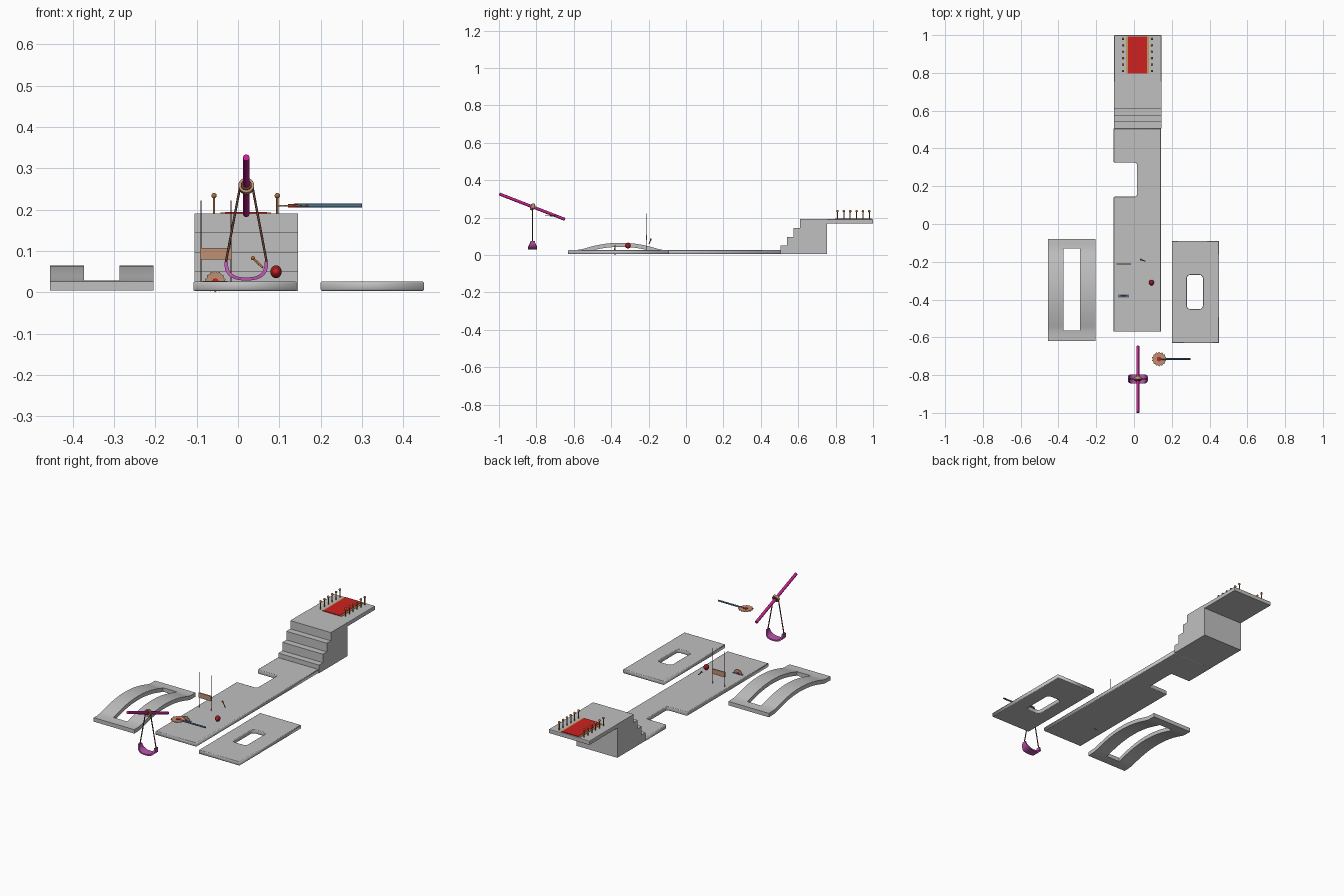
import bpy, bmesh, math
from mathutils import Vector

if "Cube" in bpy.data.objects:
    bpy.data.objects.remove(bpy.data.objects["Cube"])


def mat(name, r, g, b):
    m = bpy.data.materials.new(name)
    m.diffuse_color = (r, g, b, 1)
    m.use_nodes = True
    m.node_tree.nodes["Principled BSDF"].inputs["Base Color"].default_value = m.diffuse_color
    return m


GREY = mat("stone grey", 0.53, 0.53, 0.53)
RED = mat("bright red", 0.62, 0.015, 0.015)
DARKRED = mat("dark red", 0.30, 0.01, 0.015)
GOLD = mat("gold", 0.56, 0.33, 0.12)
BRONZE = mat("bronze", 0.42, 0.16, 0.05)
BROWN = mat("dark brown", 0.13, 0.05, 0.03)
MAGENTA = mat("magenta", 0.55, 0.015, 0.27)
LILAC = mat("lilac", 0.50, 0.09, 0.42)
TAN = mat("tan", 0.52, 0.28, 0.17)
BLUE = mat("steel blue", 0.07, 0.17, 0.27)


def finish(bm, name, m, smooth=False):
    bmesh.ops.recalc_face_normals(bm, faces=bm.faces)
    me = bpy.data.meshes.new(name)
    bm.to_mesh(me)
    bm.free()
    return link(name, me, m, smooth)


def link(name, me, m, smooth=False):
    me.materials.clear()
    me.materials.append(m)
    ob = bpy.data.objects.new(name, me)
    bpy.context.collection.objects.link(ob)
    if smooth:
        bpy.context.view_layer.objects.active = ob
        bpy.ops.object.select_all(action='DESELECT')
        ob.select_set(True)
        bpy.ops.object.shade_smooth_by_angle(angle=math.radians(40))
    return ob


def box(name, m, x0, x1, y0, y1, z0, z1, bevel=0):
    bm = bmesh.new()
    bmesh.ops.create_cube(bm, size=1)
    for v in bm.verts:
        v.co = ((x0 + x1) / 2 + v.co.x * (x1 - x0), (y0 + y1) / 2 + v.co.y * (y1 - y0),
                (z0 + z1) / 2 + v.co.z * (z1 - z0))
    if bevel:
        bmesh.ops.bevel(bm, geom=bm.edges[:], offset=bevel, segments=2, affect='EDGES', profile=0.5)
    return finish(bm, name, m)


def rod(name, m, a, b, r, sides=16):
    a, b = Vector(a), Vector(b)
    bm = bmesh.new()
    bmesh.ops.create_cone(bm, cap_ends=True, segments=sides, radius1=r, radius2=r, depth=(b - a).length)
    ob = finish(bm, name, m, True)
    ob.location = (a + b) / 2
    ob.rotation_euler = (b - a).to_track_quat('Z', 'Y').to_euler()
    return ob


def ball(name, m, c, r, scale=(1, 1, 1)):
    bm = bmesh.new()
    bmesh.ops.create_uvsphere(bm, u_segments=16, v_segments=10, radius=r)
    ob = finish(bm, name, m, True)
    ob.location, ob.scale = c, scale
    return ob


def rounded(pts):
    # corners are (x, y, radius)
    out = []
    for i, (x, y, r) in enumerate(pts):
        p = Vector((x, y))
        if not r:
            out.append(p)
            continue
        a = p + (Vector(pts[i - 1][:2]) - p).normalized() * r
        b = p + (Vector(pts[(i + 1) % len(pts)][:2]) - p).normalized() * r
        for k in range(6):
            t = k / 5
            out.append(a * (1 - t) ** 2 + p * 2 * t * (1 - t) + b * t * t)
    return out


def rect(x0, x1, y0, y1, r=0):
    return [(x0, y0, r), (x1, y0, r), (x1, y1, r), (x0, y1, r)]


def plate(name, m, outlines, z0, z1, bevel=0.003):
    cu = bpy.data.curves.new(name, 'CURVE')
    cu.dimensions, cu.fill_mode = '2D', 'BOTH'
    cu.extrude, cu.bevel_depth, cu.offset = (z1 - z0) / 2 - bevel, bevel, -bevel
    cu.bevel_resolution = 1
    for o in outlines:
        pts = rounded(o)
        s = cu.splines.new('POLY')
        s.points.add(len(pts) - 1)
        for q, p in zip(s.points, pts):
            q.co = (p.x, p.y, 0, 1)
        s.use_cyclic_u = True
    tmp = bpy.data.objects.new("tmp", cu)
    bpy.context.collection.objects.link(tmp)
    bpy.context.view_layer.update()
    me = bpy.data.meshes.new_from_object(tmp.evaluated_get(bpy.context.evaluated_depsgraph_get()))
    bpy.data.objects.remove(tmp)
    ob = link(name, me, m)
    ob.location.z = (z0 + z1) / 2
    return ob


def saw(name, c, r, upright):
    # toothed disc with a red hub
    bm = bmesh.new()
    n = 14
    vs = []
    for i in range(n * 2):
        a = math.pi * i / n
        q = r * (1 if i % 2 else 0.84)
        vs.append(bm.verts.new((q * math.cos(a), q * math.sin(a), -0.0018)))
    f = bm.faces.new(vs)
    ex = bmesh.ops.extrude_face_region(bm, geom=[f])
    bmesh.ops.translate(bm, vec=(0, 0, 0.0036), verts=[v for v in ex['geom'] if isinstance(v, bmesh.types.BMVert)])
    ob = finish(bm, name, TAN)
    ob.location = c
    ob.rotation_euler.x = math.pi / 2 if upright else 0
    d = Vector((0, 0.004, 0)) if upright else Vector((0, 0, 0.004))
    rod(name + "_hub", RED, Vector(c) - d, Vector(c) + d, r * 0.32, 20)


# walkway with a notch in its left side
plate("walkway", GREY, [[(-0.108, -0.57, 0), (0.142, -0.57, 0), (0.142, 0.505, 0), (-0.108, 0.505, 0),
                         (-0.108, 0.325, 0.008), (0.015, 0.325, 0.012), (0.015, 0.145, 0.012),
                         (-0.108, 0.145, 0.008)]], 0.004, 0.026)

# staircase block
steps = [(0.505, 0.004), (0.505, 0.05), (0.54, 0.05), (0.54, 0.097), (0.575, 0.097), (0.575, 0.145),
         (0.61, 0.145), (0.61, 0.191), (0.755, 0.191), (0.755, 0.004)]
bm = bmesh.new()
f = bm.faces.new([bm.verts.new((-0.105, y, z)) for y, z in steps])
ex = bmesh.ops.extrude_face_region(bm, geom=[f])
bmesh.ops.translate(bm, vec=(0.25, 0, 0), verts=[v for v in ex['geom'] if isinstance(v, bmesh.types.BMVert)])
finish(bm, "staircase", GREY)

# landing, carpet and rail posts
box("landing", GREY, -0.105, 0.145, 0.752, 1.0, 0.168, 0.191, 0.003)
box("carpet_border", GOLD, -0.042, 0.08, 0.798, 0.992, 0.19, 0.1935)
box("carpet", RED, -0.032, 0.07, 0.797, 0.993, 0.19, 0.195)
for x in (-0.058, 0.095):
    for i in range(6):
        y = 0.81 + i * 0.034
        rod("rail_post", BRONZE, (x, y, 0.188), (x, y, 0.232), 0.0028, 10)
        ball("post_knob", BRONZE, (x, y, 0.234), 0.0065)

# flat slab with a rounded window
plate("holed_slab", GREY, [rect(0.2, 0.45, -0.63, -0.09), rect(0.28, 0.365, -0.45, -0.27, 0.02)], 0.004, 0.026)

# arched slab with a long window
bm = bmesh.new()
xs = (-0.455, -0.372, -0.287, -0.205)
ys = [-0.62, -0.59] + [-0.565 + 0.435 * i / 28 for i in range(29)] + [-0.105, -0.08]


def arch(y):
    d = 1 - ((y + 0.35) / 0.215) ** 2
    return 0.039 * 0.5 * (d + math.sqrt(d * d + 0.02))


grid = [[bm.verts.new((x, y, 0.026 + arch(y))) for x in xs] for y in ys]
for j in range(len(ys) - 1):
    for i in range(3):
        if i == 1 and 2 <= j < len(ys) - 3:
            continue
        bm.faces.new((grid[j][i], grid[j][i + 1], grid[j + 1][i + 1], grid[j + 1][i]))
ex = bmesh.ops.extrude_face_region(bm, geom=bm.faces[:])
bmesh.ops.translate(bm, vec=(0, 0, -0.022), verts=[v for v in ex['geom'] if isinstance(v, bmesh.types.BMVert)])
ob = finish(bm, "arched_slab", GREY, True)

# tilted beam with hub and ropes
A, B = Vector((0.02, -0.998, 0.326)), Vector((0.02, -0.647, 0.19))
d = (B - A).normalized()
C = Vector((0.02, -0.82, 0.257))
rod("swing_beam", MAGENTA, A, B, 0.008, 20)
rod("beam_collar", TAN, C - d * 0.007, C + d * 0.007, 0.019, 20)
for s in (-1, 1):
    rod("collar_band", BROWN, C + d * (s * 0.009 - 0.002), C + d * (s * 0.009 + 0.002), 0.013, 20)
    rod("swing_rope", BROWN, (0.02 + s * 0.016, -0.82, 0.25), (0.02 + s * 0.05, -0.82, 0.07), 0.0028, 10)

# curved swing seat, narrower toward its tips
bm = bmesh.new()
rows = []
N = 24
for i in range(N + 1):
    a = math.pi * i / N
    c, s = math.cos(a), math.sin(a)
    x = 0.02 - 0.053 * math.copysign(abs(c) ** 0.75, c)
    z = 0.075 - 0.046 * s ** 0.75
    w = 0.011 + 0.013 * min(1, s * 1.3)
    k = 1 - 0.008 / 0.05
    ring = [(x, -w, z), (x, w, z),
            (0.02 + (x - 0.02) * k, w, 0.075 + (z - 0.075) * k),
            (0.02 + (x - 0.02) * k, -w, 0.075 + (z - 0.075) * k)]
    rows.append([bm.verts.new((p[0], p[1] - 0.82, p[2])) for p in ring])
for a, b in zip(rows, rows[1:]):
    for i in range(4):
        bm.faces.new((a[i], a[(i + 1) % 4], b[(i + 1) % 4], b[i]))
bm.faces.new(rows[0])
bm.faces.new(rows[-1])
finish(bm, "swing_seat", LILAC, True)

# saw on an arm, and a saw rising from a slot in the walkway
saw("arm_saw", (0.133, -0.715, 0.21), 0.039, False)
rod("saw_arm", BLUE, (0.135, -0.715, 0.21), (0.3, -0.715, 0.21), 0.0045, 12)
saw("floor_saw", (-0.055, -0.38, 0.026), 0.026, True)
box("saw_slot", BLUE, -0.086, -0.026, -0.388, -0.372, 0.025, 0.0275)

# hanging board on thin poles
for x in (-0.09, -0.017):
    rod("board_pole", BROWN, (x, -0.212, 0.02), (x, -0.212, 0.222), 0.0013, 8)
box("board", TAN, -0.092, -0.015, -0.215, -0.209, 0.08, 0.108)

# red ball and small lever
ball("red_ball", DARKRED, (0.092, -0.31, 0.05), 0.0135, (1, 1.1, 1.15))
ball("ball_face", RED, (0.092, -0.318, 0.05), 0.0085)
rod("lever", BRONZE, (0.034, -0.187, 0.085), (0.06, -0.197, 0.06), 0.0028, 10)
ball("lever_knob", BRONZE, (0.036, -0.188, 0.083), 0.005)
